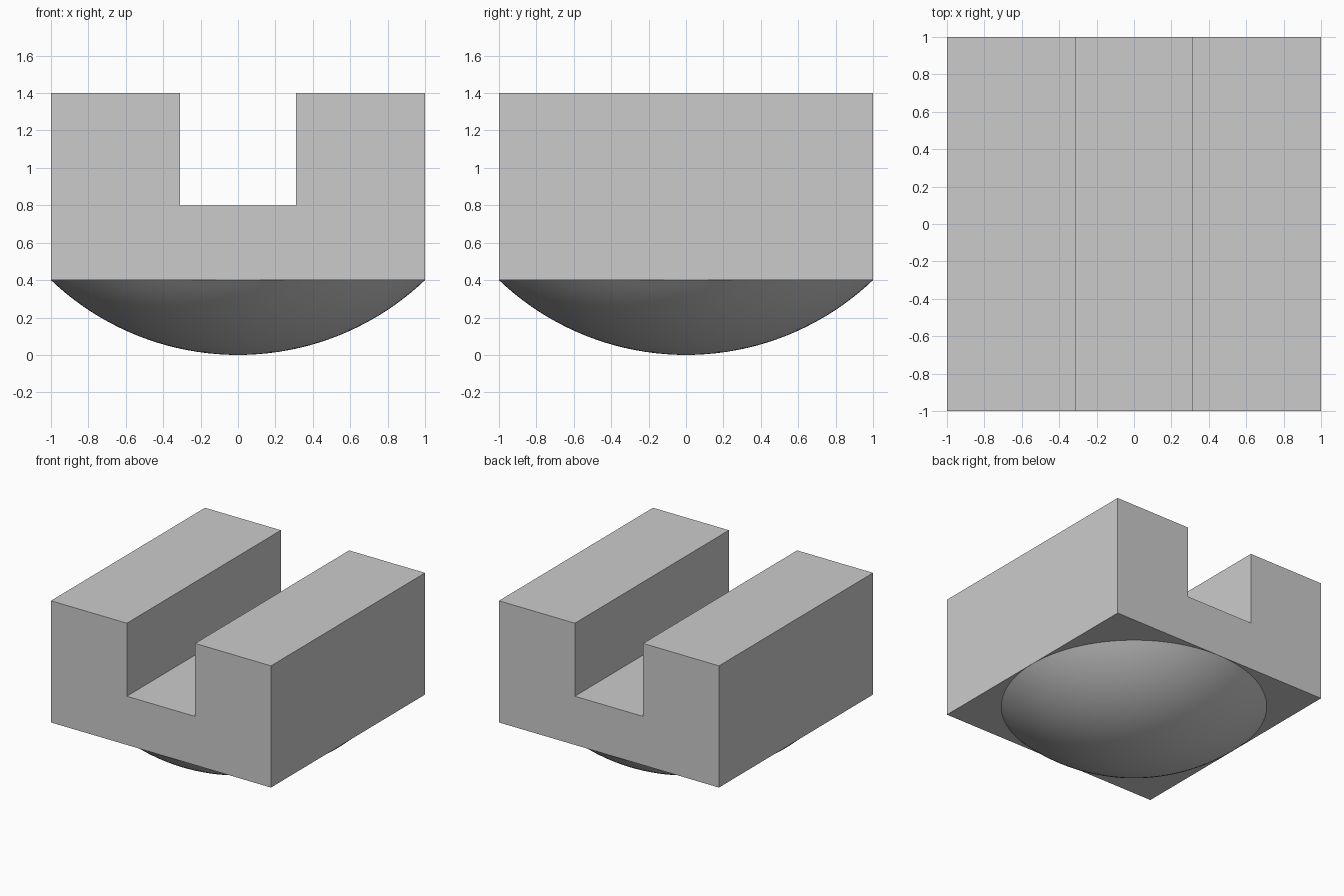
import bpy, bmesh, math
from mathutils import Matrix

cube = bpy.data.objects.get("Cube")
if cube:
    bpy.data.objects.remove(cube, do_unlink=True)

HALF, BASE, FLOOR, TOP, SLOT = 1.0, 0.4, 0.8, 1.4, 0.31

grey = bpy.data.materials.new("plain grey")
grey.use_nodes = True
colour = (0.6, 0.6, 0.6, 1)
grey.diffuse_color = colour
grey.node_tree.nodes["Principled BSDF"].inputs["Base Color"].default_value = colour


def finish(bm, name):
    bmesh.ops.recalc_face_normals(bm, faces=bm.faces)
    mesh = bpy.data.meshes.new(name)
    bm.to_mesh(mesh)
    bm.free()
    mesh.materials.append(grey)
    obj = bpy.data.objects.new(name, mesh)
    bpy.context.collection.objects.link(obj)
    return obj


# Slotted block: U-shaped profile extruded front to back
half_profile = [(HALF, BASE), (HALF, TOP), (SLOT, TOP), (SLOT, FLOOR)]
profile = half_profile + [(-x, z) for x, z in reversed(half_profile)]
bm = bmesh.new()
face = bm.faces.new([bm.verts.new((x, -HALF, z)) for x, z in profile])
ext = bmesh.ops.extrude_face_region(bm, geom=[face], use_keep_orig=True)
moved = [v for v in ext["geom"] if isinstance(v, bmesh.types.BMVert)]
bmesh.ops.translate(bm, verts=moved, vec=(0, 2 * HALF, 0))
finish(bm, "slotted_block")

# Domed underside: arc revolved about the vertical axis
radius = (HALF ** 2 + BASE ** 2) / (2 * BASE)
sweep = math.asin(HALF / radius)
RINGS, SIDES = 20, 96
bm = bmesh.new()
arc = [bm.verts.new((radius * math.sin(sweep * i / RINGS), 0,
                     radius - radius * math.cos(sweep * i / RINGS)))
       for i in range(RINGS + 1)]
edges = [bm.edges.new(pair) for pair in zip(arc, arc[1:])]
bmesh.ops.spin(bm, geom=arc + edges, cent=(0, 0, 0), axis=(0, 0, 1),
               angle=math.tau, steps=SIDES, use_merge=True)
bmesh.ops.remove_doubles(bm, verts=bm.verts, dist=0.0001)
dome = finish(bm, "domed_underside")
# Outward normals on the open dome point down
if sum(p.normal.z for p in dome.data.polygons) > 0:
    dome.data.flip_normals()
for poly in dome.data.polygons:
    poly.use_smooth = True
